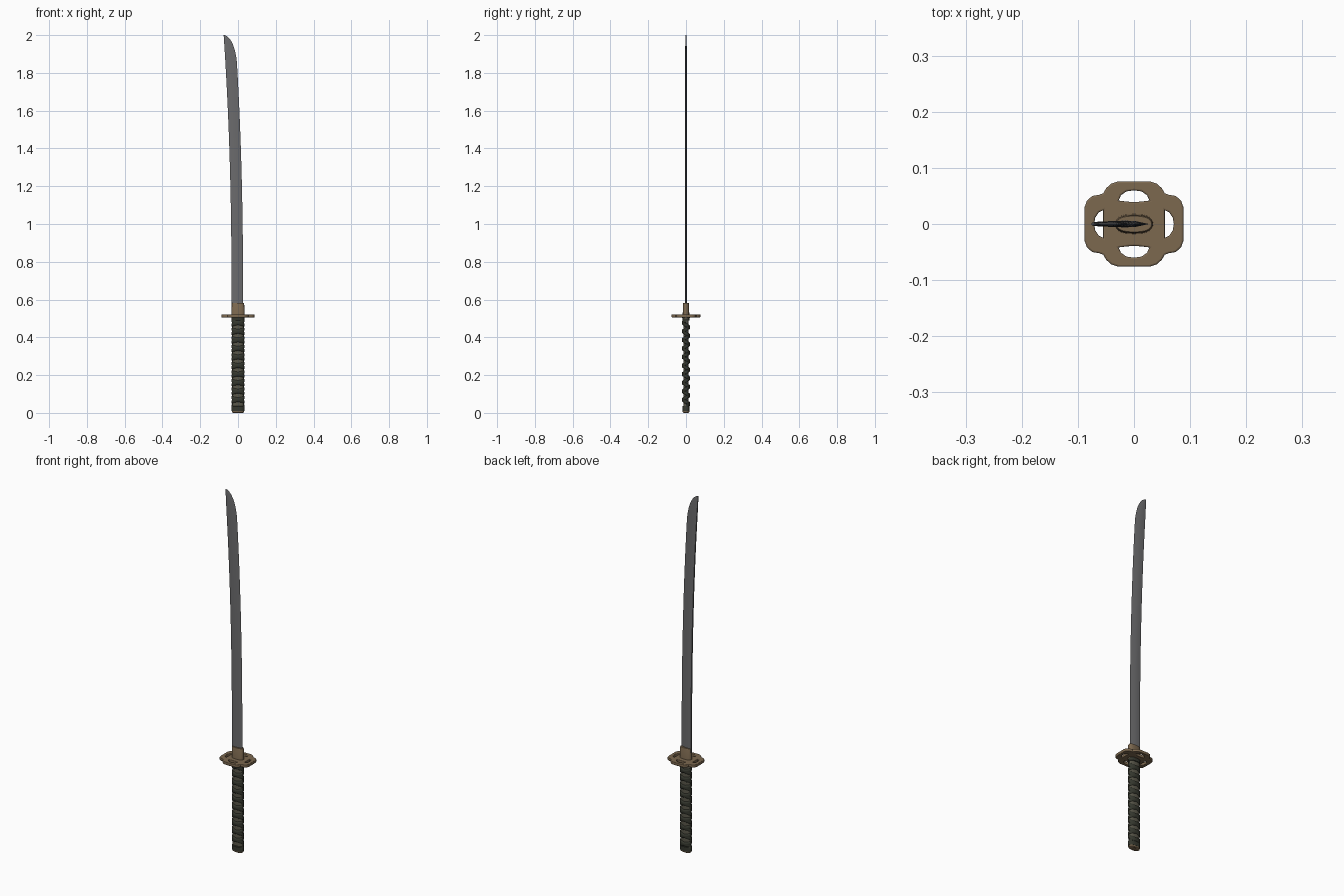
import bpy, bmesh, math

if "Cube" in bpy.data.objects:
    bpy.data.objects.remove(bpy.data.objects["Cube"])

def material(name, rgb):
    m = bpy.data.materials.new(name)
    m.diffuse_color = (*rgb, 1)
    m.use_nodes = True
    m.node_tree.nodes["Principled BSDF"].inputs["Base Color"].default_value = m.diffuse_color
    return m

STEEL = material("blade steel", (0.15, 0.15, 0.155))
BRASS = material("aged brass", (0.20, 0.138, 0.078))
WRAP = material("dark cord", (0.035, 0.038, 0.027))
SKIN = material("handle underlay", (0.10, 0.095, 0.068))

def finish(ob, mat, angle=35):
    ob.data.materials.clear()
    ob.data.materials.append(mat)
    bpy.ops.object.select_all(action='DESELECT')
    ob.select_set(True)
    bpy.context.view_layer.objects.active = ob
    bpy.ops.object.shade_smooth_by_angle(angle=math.radians(angle))
    return ob

def loft(name, rings, mat, angle=35):
    """Skin closed rings of equal length and cap both ends."""
    bm = bmesh.new()
    vs = [[bm.verts.new(p) for p in r] for r in rings]
    n = len(rings[0])
    for a, b in zip(vs, vs[1:]):
        for i in range(n):
            j = (i + 1) % n
            bm.faces.new((a[i], a[j], b[j], b[i]))
    bm.faces.new(vs[0])
    bm.faces.new(vs[-1])
    bmesh.ops.remove_doubles(bm, verts=bm.verts, dist=1e-5)
    bmesh.ops.recalc_face_normals(bm, faces=bm.faces)
    me = bpy.data.meshes.new(name)
    bm.to_mesh(me)
    bm.free()
    ob = bpy.data.objects.new(name, me)
    bpy.context.collection.objects.link(ob)
    return finish(ob, mat, angle)

def oval(a, rx, ry, p=0.8):
    c, s = math.cos(a), math.sin(a)
    return (math.copysign(rx * abs(c) ** p, c), math.copysign(ry * abs(s) ** p, s))

def oval_stack(name, levels, mat, n=40):
    rings = [[(*oval(2 * math.pi * i / n, rx, ry), z) for i in range(n)] for z, rx, ry in levels]
    return loft(name, rings, mat)

# Curved blade: flat spine on -x, cutting edge on +x
rings = []
zs = [0.56 + 1.28 * i / 24 for i in range(25)]
zs += [1.84 + 0.16 * math.sin(math.pi / 2 * i / 14) for i in range(1, 15)]
for z in zs:
    u = max(0, (z - 0.58) / 1.42)
    left = -0.034 - 0.042 * u ** 2.3
    s = min(1, max(0, (z - 1.84) / 0.16))
    w = 0.061 * max(0.002, 1 - s ** 2.2) ** 0.5
    t = 0.0062 * (1 - 0.25 * u) * (1 - 0.6 * s ** 3)
    half = [(0.0, 0.8), (0.25, 1.0), (0.6, 0.85)]
    ring = [(left + f * w, -t * k, z) for f, k in half]
    ring += [(left + w, 0, z)]
    ring += [(left + f * w, t * k, z) for f, k in reversed(half)]
    rings.append(ring)
loft("blade", rings, STEEL, 40)

# Collar at the blade root
oval_stack("blade_collar", [(0.50, 0.034, 0.018), (0.577, 0.033, 0.016), (0.582, 0.031, 0.014)], BRASS)

# Pierced four-lobed guard
def mirror4(q):
    """Quarter profile from the +x axis to the +y axis, mirrored to a full loop."""
    h = q + [(-x, y) for x, y in reversed(q)]
    return h + [(-x, -y) for x, y in h]

outline = mirror4([(0.087, 0.03), (0.083, 0.041), (0.074, 0.049), (0.062, 0.051), (0.054, 0.054),
                   (0.049, 0.063), (0.040, 0.071), (0.028, 0.075)])
end_hole = [(0.029, 0.041), (0.024, 0.052), (0.014, 0.059), (0, 0.061), (-0.014, 0.059),
            (-0.024, 0.052), (-0.029, 0.041), (-0.014, 0.039), (0, 0.038), (0.014, 0.039)]
side_hole = [(0.054, -0.026), (0.063, -0.022), (0.070, -0.012), (0.072, 0), (0.070, 0.012),
             (0.063, 0.022), (0.054, 0.026)]
loops = [outline, end_hole, side_hole]
loops += [[(x, -y) for x, y in end_hole], [(-x, y) for x, y in side_hole]]
cu = bpy.data.curves.new("guard", 'CURVE')
cu.dimensions = '2D'
cu.fill_mode = 'BOTH'
cu.extrude = 0.005
cu.bevel_depth = 0.003
cu.bevel_resolution = 2
cu.offset = -0.002
for lp in loops:
    sp = cu.splines.new('POLY')
    sp.points.add(len(lp) - 1)
    for p, (x, y) in zip(sp.points, lp):
        p.co = (x, y, 0, 1)
    sp.use_cyclic_u = True
guard = bpy.data.objects.new("guard", cu)
guard.location.z = 0.513
bpy.context.collection.objects.link(guard)
bpy.ops.object.select_all(action='DESELECT')
guard.select_set(True)
bpy.context.view_layer.objects.active = guard
bpy.ops.object.convert(target='MESH')
finish(bpy.context.view_layer.objects.active, BRASS)

# Handle core, ferrule and pommel
oval_stack("handle_core", [(0.02, 0.030, 0.0145), (0.50, 0.030, 0.0145)], SKIN)
oval_stack("handle_ferrule", [(0.488, 0.033, 0.019), (0.506, 0.034, 0.020)], WRAP)
oval_stack("pommel_ring", [(0.010, 0.0335, 0.0195), (0.034, 0.0335, 0.0195), (0.037, 0.032, 0.017)], WRAP)
oval_stack("pommel_cap", [(0.0, 0.026, 0.013), (0.003, 0.031, 0.017), (0.012, 0.033, 0.019)], BRASS)

# Two crossing cord bands, meeting at the front and back
TURNS, Z0, Z1, STEPS = 10, 0.036, 0.488, 40
pitch = (Z1 - Z0) / TURNS
for name, sign in (("cord_wrap_a", 1), ("cord_wrap_b", -1)):
    rings = []
    for i in range(TURNS * STEPS + 1):
        a = 2 * math.pi * i / STEPS
        z = Z0 + pitch * i / STEPS
        lift = 0.0035 * abs(math.sin(a)) ** 6
        ang = math.pi / 2 + sign * (a - math.pi / 2)
        ring = []
        for dz, d in ((-0.0115, -0.002), (-0.0085, 0.0025), (0, 0.0035), (0.0085, 0.0025), (0.0115, -0.002)):
            x, y = oval(ang, 0.0305 + d, 0.0145 + d + lift)
            ring.append((x, y, min(0.495, max(0.025, z + dz))))
        rings.append(ring)
    loft(name, rings, WRAP, 50)
